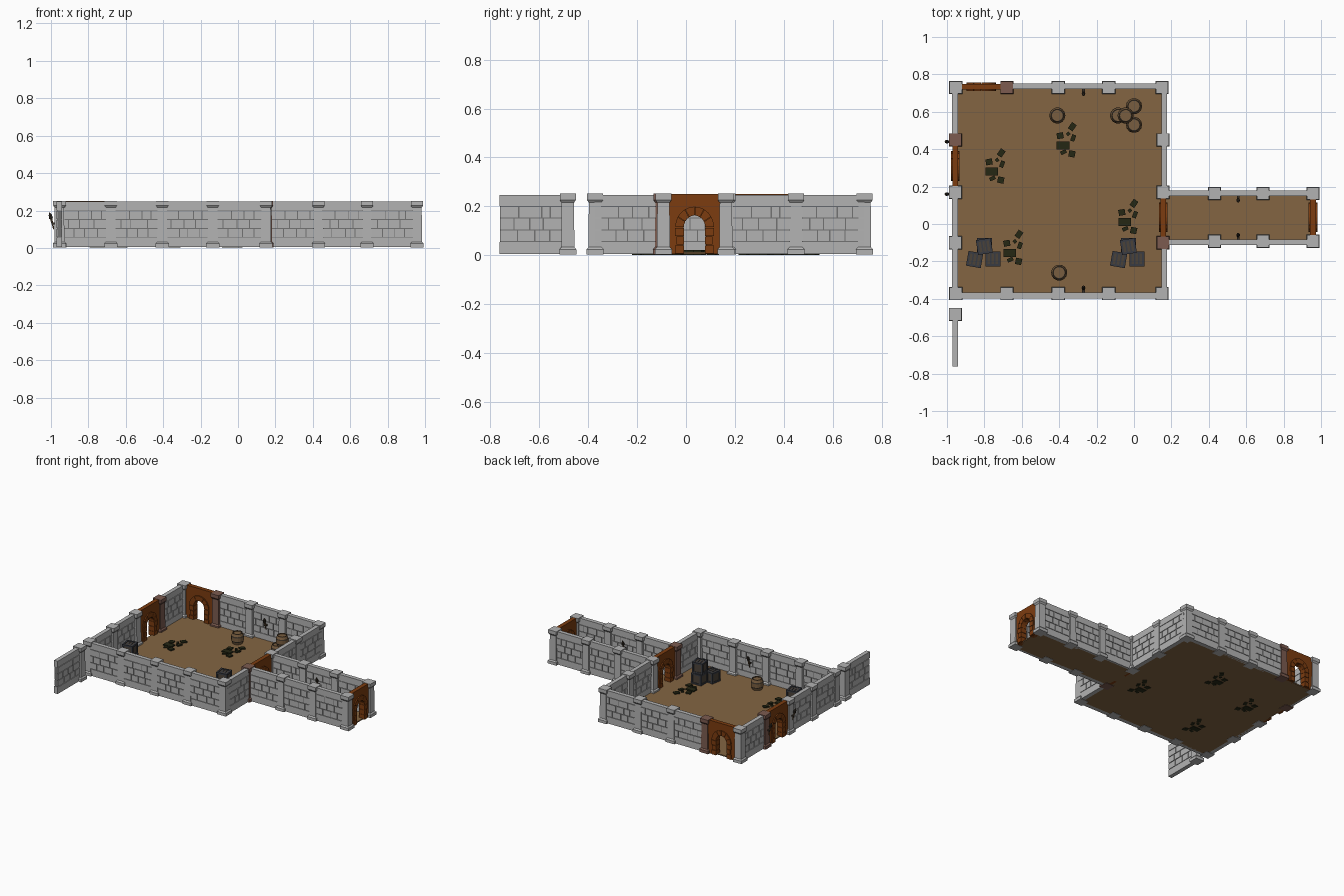
import bpy, bmesh, math, random
from mathutils import Matrix, Vector

if "Cube" in bpy.data.objects:
    bpy.data.objects.remove(bpy.data.objects["Cube"])

random.seed(4)

def material(name, rgb):
    m = bpy.data.materials.new(name)
    m.diffuse_color = (*rgb, 1)
    m.use_nodes = True
    m.node_tree.nodes["Principled BSDF"].inputs["Base Color"].default_value = m.diffuse_color
    return m

STONE = material("light_stone", (0.45, 0.45, 0.45))
MORTAR = material("dark_mortar", (0.17, 0.17, 0.17))
DIRT = material("brown_floor", (0.23, 0.13, 0.055))
ARCH = material("rust_brown_arch", (0.2, 0.045, 0.005))
POST = material("dusty_brown_post", (0.2, 0.105, 0.08))
RUBBLE = material("dark_olive_rubble", (0.018, 0.02, 0.007))
FRAME = material("slate_crate_frame", (0.04, 0.044, 0.054))
PANEL = material("crate_panel", (0.07, 0.055, 0.04))
BARREL = material("barrel_wood", (0.19, 0.11, 0.05))
HOOP = material("dark_hoop", (0.04, 0.03, 0.02))


def finish(name, bm, mats, loc=(0, 0, 0), rot=0.0):
    bmesh.ops.recalc_face_normals(bm, faces=bm.faces[:])
    me = bpy.data.meshes.new(name)
    bm.to_mesh(me)
    bm.free()
    for m in mats:
        me.materials.append(m)
    ob = bpy.data.objects.new(name, me)
    ob.location = loc
    ob.rotation_euler.z = rot
    bpy.context.collection.objects.link(ob)
    return ob


def box(bm, center, size, mat=0, rot=0.0):
    mtx = (Matrix.Translation(center) @ Matrix.Rotation(rot, 4, 'Z')
           @ Matrix.Diagonal((*size, 1)))
    vs = bmesh.ops.create_cube(bm, size=1, matrix=mtx)["verts"]
    for f in {f for v in vs for f in v.link_faces}:
        f.material_index = mat


def rings(bm, profile, sides, turn=0.0, mat_rule=None):
    """Stack of (z, radius) rings joined and capped."""
    loops = [[bm.verts.new((r * math.cos(turn + 2 * math.pi * i / sides),
                            r * math.sin(turn + 2 * math.pi * i / sides), z))
              for i in range(sides)] for z, r in profile]
    for k in range(len(loops) - 1):
        a, b = loops[k], loops[k + 1]
        for i in range(sides):
            j = (i + 1) % sides
            f = bm.faces.new((a[i], a[j], b[j], b[i]))
            f.material_index = mat_rule(k) if mat_rule else 0
    bm.faces.new(loops[0][::-1])
    bm.faces.new(loops[-1])


def pillar(x, y, mat=STONE):
    bm = bmesh.new()
    prof = [(0.003, .035), (.024, .035), (.033, .027), (.215, .025), (.226, .033), (.252, .033)]
    rings(bm, [(z, h * math.sqrt(2)) for z, h in prof], 4, math.pi / 4)
    finish("pillar", bm, [mat], (x, y, 0))


def wall(x0, y0, x1, y1):
    """Brick panel: plain bands at foot and top, three staggered brick rows."""
    d = Vector((x1 - x0, y1 - y0))
    n, t = d.length, 0.03
    bm = bmesh.new()
    box(bm, (n / 2, 0, .125), (n - .004, .021, .22), 1)
    box(bm, (n / 2, 0, .03), (n, t, .05))
    box(bm, (n / 2, 0, .224), (n, t, .046))
    for row in range(3):
        z = .08 + row * .048
        cuts = [0] + [n * (f + random.uniform(-.04, .04))
                      for f in ((.3, .52, .75), (.2, .42, .68), (.33, .6, .8))[row]] + [n]
        for a, b in zip(cuts, cuts[1:]):
            box(bm, ((a + b) / 2, 0, z), (b - a - .005, t, .043))
    finish("brick_wall", bm, [STONE, MORTAR], (x0, y0, 0), math.atan2(d.y, d.x))


def arch_curve(w, spring, top, steps=6):
    """Half-open pointed arch from left foot to right foot."""
    left = [(-w, 0.005)]
    for i in range(steps + 1):
        a = math.pi / 2 * i / steps
        left.append((-w * math.cos(a), spring + (top - spring) * math.sin(a)))
    return left + [(-x, z) for x, z in left[-2::-1]]


def doorway(x, y, length, rot):
    """Full-height slab with an arched opening and a raised block surround."""
    bm = bmesh.new()
    h = length / 2
    outline = [(-h, .005), (-h, .25), (h, .25), (h, .005)] + arch_curve(.046, .11, .165)[::-1]
    face = bm.faces.new([bm.verts.new((px, -.015, pz)) for px, pz in outline])
    ext = bmesh.ops.extrude_face_region(bm, geom=[face])["geom"]
    bmesh.ops.translate(bm, vec=(0, .03, 0), verts=[v for v in ext if isinstance(v, bmesh.types.BMVert)])
    # surround: jamb blocks and arch blocks
    for s in (-1, 1):
        for k in range(3):
            w = .036 if k % 2 == 0 else .03
            box(bm, (s * (.043 + w / 2), 0, .024 + k * .036), (w, .046, .033))
    inner, outer = arch_curve(.043, .114, .162)[1:-1], arch_curve(.08, .116, .2)[1:-1]
    for i in range(0, len(inner) - 1, 2):
        ring = [inner[i], inner[i + 1], inner[i + 2], outer[i + 2], outer[i + 1], outer[i]]
        c = Vector((sum(p[0] for p in ring) / 6, sum(p[1] for p in ring) / 6))
        pts = [c + (Vector(p) - c) * .95 for p in ring]
        f = bm.faces.new([bm.verts.new((p.x, -.023, p.y)) for p in pts])
        ext = bmesh.ops.extrude_face_region(bm, geom=[f])["geom"]
        bmesh.ops.translate(bm, vec=(0, .046, 0), verts=[v for v in ext if isinstance(v, bmesh.types.BMVert)])
    finish("arched_doorway", bm, [ARCH], (x, y, 0), rot)


def barrel(x, y, z=.012):
    bm = bmesh.new()
    prof = [(0, .034), (.007, .036), (.018, .040), (.026, .043), (.052, .043),
            (.060, .040), (.071, .036), (.078, .034), (.078, .029), (.072, .029)]
    rings(bm, prof, 14, 0, lambda k: 1 if k in (2, 4, 7) else 0)
    finish("barrel", bm, [BARREL, HOOP], (x, y, z))


def crate(x, y, z, rot):
    bm = bmesh.new()
    s, b = .08, .012
    box(bm, (0, 0, s / 2), (s - .008, s - .008, s - .008), 1)
    e = s / 2 - b / 2
    for p in (-e, e):
        for q in (-e, e):
            box(bm, (0, p, q + s / 2), (s, b, b))
            box(bm, (p, 0, q + s / 2), (b, s, b))
            box(bm, (p, q, s / 2), (b, b, s))
    for p in (-.011, .011):  # slats on the lid
        box(bm, (p, 0, s - .004), (.008, s - .02, .004))
    finish("crate", bm, [FRAME, PANEL], (x, y, z), math.radians(rot))


def torch(x, y, dx, dy):
    """Bracket on the wall with a stick leaning out along (dx, dy)."""
    bm = bmesh.new()
    rings(bm, [(0, .003), (.055, .006), (.06, .01), (.078, .009), (.092, .002)], 8, 0,
          lambda k: 1 if k >= 2 else 0)
    bmesh.ops.rotate(bm, cent=(0, 0, 0), verts=bm.verts[:],
                     matrix=Matrix.Rotation(math.radians(14), 3, 'Y'))
    box(bm, (0, 0, .03), (.022, .014, .01), 1)
    finish("wall_torch", bm, [BARREL, HOOP], (x, y, .1), math.atan2(dy, dx))


def rubble(x, y):
    bm = bmesh.new()
    for dx, dy, w, d, r in ((0, 0, .068, .042, 0), (-.015, .052, .035, .032, 10),
                            (.05, .1, .03, .04, -35), (.055, .04, .022, .036, -20),
                            (.048, -.045, .034, .034, -12), (.003, -.036, .032, .02, 25),
                            (.028, .062, .018, .018, 40)):
        box(bm, (dx, dy, .012), (w, d, .02), 0, math.radians(r))
    finish("floor_rubble", bm, [RUBBLE], (x, y, 0))


# Floors of room and corridor
bm = bmesh.new()
box(bm, (-.4, .18, .009), (1.11, 1.11, .008))
box(bm, (.56, .035, .009), (.81, .26, .008))
finish("floor", bm, [DIRT])

# Pillars, room then corridor then the loose one
XS, YS = (-.953, -.68, -.405, -.135, .15), (-.375, -.1, .17, .45, .73)
for i in range(5):
    pillar(XS[i], -.372)
    pillar(XS[i], .73, POST if i == 1 else STONE)
for i in (1, 2, 3):
    pillar(-.955, YS[i], POST if i == 3 else STONE)
    pillar(.155, YS[i], POST if i == 1 else STONE)
for x in (.43, .69, .957):
    for y in (-.092, .163):
        pillar(x, y)
pillar(-.955, -.483)

# Brick walls between pillars, leaving gaps for doorways
for i in range(4):
    wall(XS[i], -.382, XS[i + 1], -.382)
    if i != 0:
        wall(XS[i], .737, XS[i + 1], .737)
    if i != 2:
        wall(-.957, YS[i], -.957, YS[i + 1])
    if i != 1:
        wall(.162, YS[i], .162, YS[i + 1])
CX = (.165, .43, .69, .957)
for a, b in zip(CX, CX[1:]):
    for y in (-.097, .165):
        wall(a, y, b, y)
wall(-.955, -.763, -.955, -.49)

# Doorways
doorway(-.817, .733, .23, 0)
doorway(-.955, .31, .23, math.pi / 2)
doorway(.157, .035, .23, math.pi / 2)
doorway(.957, .035, .21, math.pi / 2)

# Props
for p in ((-.41, .58), (0, .63), (0, .53), (-.085, .58), (-.4, -.26)):
    barrel(*p)
barrel(-.045, .58, .09)
for x in (-.8, -.03):
    crate(x, -.115, .012, 0)
    crate(x - .052, -.19, .012, -10)
    crate(x + .045, -.187, .012, 0)
    crate(x, -.12, .093, 9)
for p in ((-.76, .28), (-.38, .42), (-.05, .01), (-.665, -.155)):
    rubble(*p)
for t in ((-.27, .712, 0, -1), (-.27, -.357, 0, 1), (.557, .142, 0, -1),
          (.557, -.075, 0, 1), (-.985, .16, -1, 0), (-.985, .44, -1, 0)):
    torch(*t)
